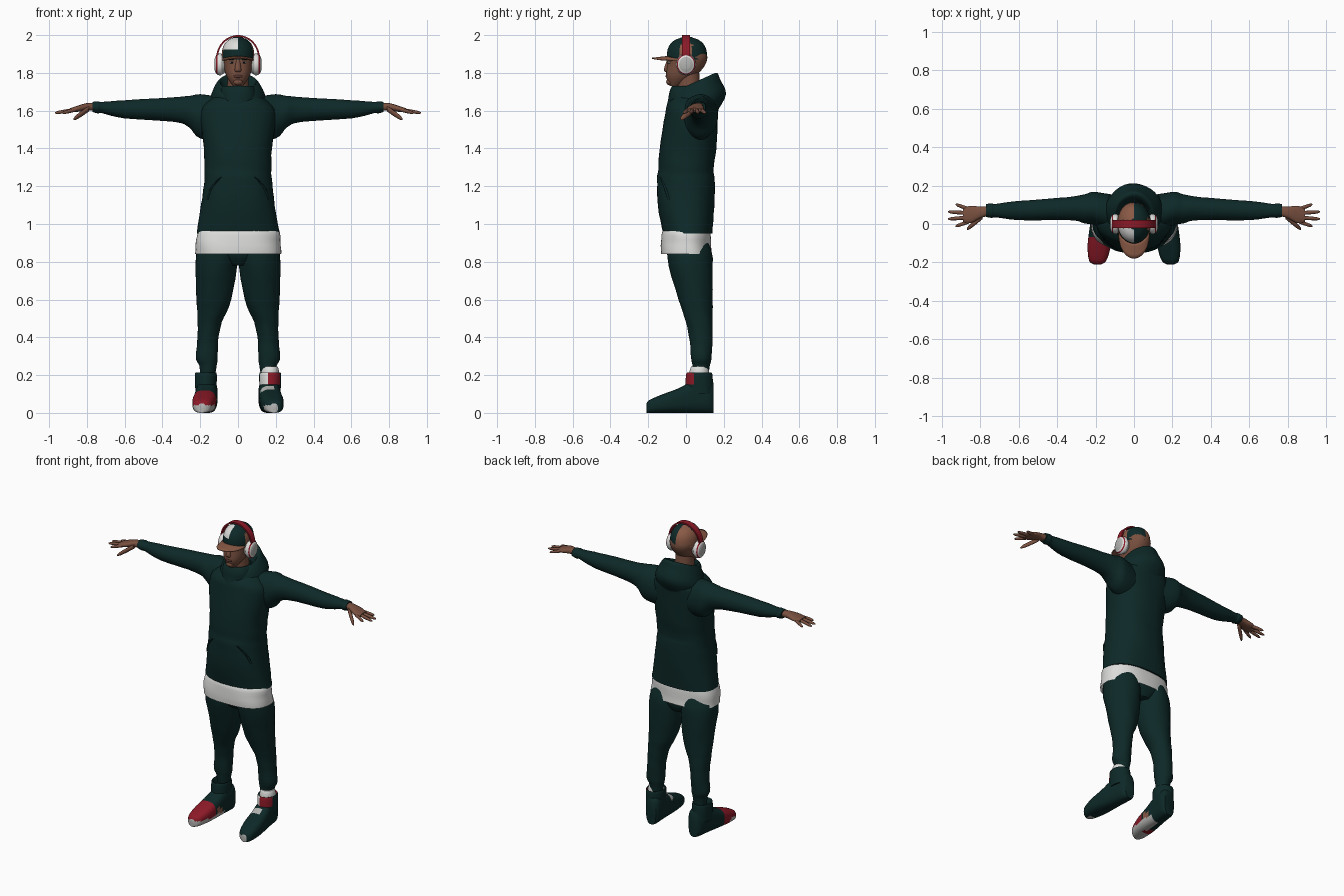
import bpy, bmesh, math
from mathutils import Vector

cube = bpy.data.objects.get("Cube")
if cube:
    bpy.data.objects.remove(cube, do_unlink=True)


def material(name, *rgb):
    mat = bpy.data.materials.new(name)
    mat.use_nodes = True
    mat.diffuse_color = (*rgb, 1)
    mat.node_tree.nodes["Principled BSDF"].inputs["Base Color"].default_value = (*rgb, 1)
    return mat


GREEN = material("dark_green", .004, .022, .021)
SKIN = material("skin", .19, .08, .05)
WHITE = material("white", .72, .72, .71)
GREY = material("pale_grey", .45, .45, .44)
RED = material("red", .26, .01, .02)
TAN = material("tan_brown", .25, .1, .06)
LIP = material("lip_brown", .11, .04, .03)
BLACK = material("near_black", .01, .01, .01)


def finish(bm, name, mats, rule=None):
    """Turn a bmesh into a smooth object, colouring faces by an optional rule."""
    bm.normal_update()
    bmesh.ops.recalc_face_normals(bm, faces=bm.faces)
    if rule:
        for face in bm.faces:
            face.material_index = mats.index(rule(face.calc_center_median(), face.normal))
    mesh = bpy.data.meshes.new(name)
    bm.to_mesh(mesh)
    bm.free()
    for mat in mats:
        mesh.materials.append(mat)
    ob = bpy.data.objects.new(name, mesh)
    bpy.context.collection.objects.link(ob)
    bpy.ops.object.select_all(action='DESELECT')
    bpy.context.view_layer.objects.active = ob
    ob.select_set(True)
    bpy.ops.object.shade_smooth_by_angle(angle=math.radians(50))
    return ob


def bridge(bm, rows, closed):
    """Join neighbouring rows of vertices with quads."""
    for p, q in zip(rows, rows[1:]):
        for k in range(0 if closed else 1, len(p)):
            bm.faces.new((p[k - 1], p[k], q[k], q[k - 1]))


def spline(points, t):
    return [(2 * b + (c - a) * t + (2 * a - 5 * b + 4 * c - d) * t * t
             + (3 * b - a - 3 * c + d) * t ** 3) / 2 for a, b, c, d in zip(*points)]


def loft(name, axis, rings, *mats, side=1, power=2, segments=32, steps=4,
         caps=True, rule=None, fold=0, tilt=0):
    """Skin smooth ovals: (position, radius, radius, second centre, first centre)."""
    rings = [tuple(ring) + (0,) * (5 - len(ring)) for ring in rings]
    ends = [rings[0], *rings, rings[-1]]
    path = [spline(ends[i:i + 4], k / steps) for i in range(len(rings) - 1) for k in range(steps)]
    bm = bmesh.new()
    loops = []
    for t, ra, rb, b, a in path + [rings[-1]]:
        loop = []
        for k in range(segments):
            angle = math.tau * k / segments
            c, d = math.cos(angle), math.sin(angle)
            wave = 1 + fold * math.sin(t * 45 + 3 * angle) * math.cos(t * 23 - 2 * angle)
            u = a + ra * wave * math.copysign(abs(c) ** (2 / power), c)
            v = b + rb * wave * math.copysign(abs(d) ** (2 / power), d)
            lean = tilt * (t - rings[0][0]) * (v - b)
            x, y, z = {'X': (t, u, v), 'Y': (u, t, v), 'Z': (u, v, t + lean)}[axis]
            loop.append(bm.verts.new((side * x, y, z)))
        loops.append(loop)
    bridge(bm, loops, True)
    if caps:
        bm.faces.new(loops[0])
        bm.faces.new(loops[-1])
    return finish(bm, name, mats, rule)


def ball(name, location, size, mat):
    bm = bmesh.new()
    bmesh.ops.create_uvsphere(bm, u_segments=16, v_segments=10, radius=1)
    bmesh.ops.scale(bm, vec=size, verts=bm.verts)
    bmesh.ops.translate(bm, vec=location, verts=bm.verts)
    return finish(bm, name, [mat])


# Hoodie body, hood and collar
loft("hoodie_body", 'Z', [
    (.95, .22, .13, .01), (1.1, .195, .15), (1.24, .178, .152), (1.29, .177, .146), (1.4, .18, .15, .01),
    (1.58, .2, .14, .03), (1.65, .16, .13, .04), (1.71, .06, .06, .04)],
    GREEN, power=2.3, segments=48, fold=.012)
loft("hood", 'Z', [
    (1.6, .16, .13, .04), (1.66, .15, .15, .06), (1.72, .125, .13, .05),
    (1.75, .1, .11, .05), (1.74, .09, .09, .04), (1.68, .07, .07, .03)],
    GREEN, segments=40, fold=.02, tilt=3)
loft("collar_fold", 'Z', [(1.63, .1, .1), (1.68, .1, .093), (1.72, .09, .08), (1.73, .074, .07),
                          (1.69, .06, .06)], GREEN, fold=.03)
loft("shirt_hem", 'Z', [(.98, .2, .12, .01), (.94, .22, .13), (.84, .228, .135)],
     WHITE, power=2.4, segments=56, caps=False, fold=.022)
loft("trouser_seat", 'Z', [(.78, .06, .08, .03), (.84, .18, .11, .02), (.95, .2, .11, .01)], GREEN)

# Neck, head and face
loft("neck", 'Z', [(1.64, .06, .06, .02), (1.8, .055, .06, .01)], SKIN)
loft("head", 'Z', [(1.73, .025, .025, -.06), (1.78, .06, .075, -.03), (1.84, .077, .1),
                   (1.9, .082, .1, .01), (1.98, .035, .045, .01)], SKIN, power=2.15)
loft("nose", 'Z', [(1.87, .01, .01, -.09), (1.82, .018, .02, -.097), (1.806, .016, .014, -.096)],
     SKIN, segments=16)
ball("chin", (0, -.085, 1.752), (.026, .02, .018), SKIN)
ball("mouth", (0, -.097, 1.782), (.026, .012, .01), LIP)


# Cap with coloured panels
def cap_rule(c, normal):
    if c.x < 0 and c.y < -.02 and 1.92 < c.z < 1.985:
        return WHITE
    if (c.x < 0 and c.y > .02) or (abs(c.x) > .068 and abs(c.y) < .035):
        return TAN
    return GREEN


heights = [math.sin(math.pi * i / 12) for i in range(7)]
widths = [max(.05, 1 - h ** 3) ** .5 for h in heights]
loft("cap_crown", 'Z', [(1.87 + .12 * h, .087 * w, .107 * w, .005) for h, w in zip(heights, widths)],
     GREEN, WHITE, TAN, segments=48, rule=cap_rule)

bm = bmesh.new()
rows = []
for r in range(5):
    reach = r / 4
    row = []
    for i in range(21):
        angle = math.radians(85) * (i / 10 - 1)
        c, d = math.cos(angle), math.sin(angle)
        row.append(bm.verts.new((.083 * d, -.01 - .085 * (1 + reach) * c ** .75,
                                 1.89 - .01 * reach - .014 * d * d)))
    rows.append(row)
bridge(bm, rows, False)
brim = finish(bm, "cap_brim", [TAN])
brim.modifiers.new("thickness", 'SOLIDIFY').thickness = .006

# Headphone band
bm = bmesh.new()
rows = []
for i in range(33):
    c, d = math.cos(math.pi * i / 32), math.sin(math.pi * i / 32)
    rows.append([bm.verts.new((r * c, y, 1.88 + (r + .005) * d))
                 for r, y in ((.115, -.02), (.115, .02), (.106, .02), (.106, -.02))])
bridge(bm, rows, True)
finish(bm, "headphone_band", [RED])


# Colour rules for the mismatched shoes and the ear cups
def right_shoe_rule(c, normal):
    inner = c.x > -.17
    if c.z < .04 and (c.y < -.12 or (inner and c.y < .02)):
        return GREY
    if inner and -.06 < c.y < 0 and c.z < .08:
        return TAN
    return RED if c.y < -.07 else GREEN


def left_shoe_rule(c, normal):
    toe_tip = c.y < -.17 and c.z < .04 and c.x < .2
    lace_patch = -.06 < c.y < -.01 and c.z > .11 and c.x < .19
    return GREY if toe_tip or lace_patch else GREEN


def tongue_rule(c, normal):
    if c.x > 0 and normal.y < -.35 and c.z > .14:
        return RED if c.x > .155 else WHITE
    return GREEN


def cup_rule(c, normal):
    if abs(c.x) < .085 or abs(c.x) > .12:
        return GREY
    return RED if .11 < abs(c.x) < .115 else WHITE


for side, label in ((1, "left_"), (-1, "right_")):
    # Sleeve and hand
    loft(label + "sleeve", 'X', [
        (.06, .1, .12, 1.55, .04), (.2, .088, .117, 1.57, .08), (.26, .075, .083, 1.594, .08),
        (.34, .06, .065, 1.606, .08), (.6, .05, .048, 1.607, .07), (.72, .035, .03, 1.617, .07),
        (.74, .038, .032, 1.617, .07), (.77, .034, .027, 1.62, .07)], GREEN, side=side, fold=.02)
    loft(label + "palm", 'X', [
        (.75, .024, .02, 1.62, .07), (.8, .03, .02, 1.62, .06), (.85, .045, .016, 1.61, .05),
        (.89, .036, .01, 1.603, .045)], SKIN, side=side, power=2.4, segments=20)
    digits = {"thumb": (Vector((.79, .04, 1.61)), Vector((.87, -.026, 1.555)), .015)}
    for i, finger in enumerate(("index", "middle", "ring", "little")):
        f = i - 1.5
        digits[finger + "_finger"] = (Vector((.86, .045 + .022 * f, 1.605)),
                                      Vector((.975 - .02 * f * f, .045 + .038 * f, 1.588)), .01)
    for finger, (root, tip, w) in digits.items():
        points = [(root.lerp(tip, f), w * k) for f, k in ((0, 1), (.5, 1), (.85, .8), (1, .3))]
        loft(label + finger, 'X', [(p.x, r, r, p.z, p.y) for p, r in points],
             SKIN, side=side, segments=12)

    # Pocket opening and trouser leg with a gathered ankle
    loft(label + "pocket_edge", 'Z', [(1.13, .007, .007, -.09, .16), (1.19, .007, .007, -.11, .14),
                                      (1.25, .007, .007, -.135, .09)], GREEN, side=side, segments=8)
    loft(label + "trouser_leg", 'Z', [
        (.92, .09, .1, .01, .1), (.82, .112, .12, .02, .113), (.6, .092, .09, .05, .127),
        (.48, .064, .07, .07, .15), (.38, .055, .06, .08, .16), (.29, .058, .054, .08, .165),
        (.25, .046, .046, .08, .16), (.2, .04, .04, .08, .16)], GREEN, side=side, fold=.025)

    # High shoe with a splayed toe
    profile = ((-.21, .02, .05), (-.19, .045, .07), (-.12, .06, .1), (-.04, .06, .13),
               (.04, .055, .17), (.12, .05, .18), (.145, .035, .16))
    loft(label + "shoe", 'Y', [(y, r, h / 2, h / 2, .17 - y / 10) for y, r, h in profile],
         GREEN, RED, GREY, TAN, side=side, power=2.8, steps=6,
         rule=left_shoe_rule if side > 0 else right_shoe_rule)
    loft(label + "shoe_ankle", 'Z', [
        (.1, .055, .075, .07, .17), (.2, .058, .07, .07, .17), (.21, .05, .06, .07, .17),
        (.18, .04, .05, .07, .17)], GREEN, RED, WHITE, side=side, rule=tongue_rule)

    # Headphone cup
    loft(label + "ear_cup", 'X', [(x, r * .9, r, 1.845) for x, r in (
        (.07, .044), (.086, .054), (.092, .058), (.106, .056), (.118, .045), (.125, .025))],
        WHITE, RED, GREY, side=side, rule=cup_rule)

    # Eye and brow
    ball(label + "eye", (side * .032, -.088, 1.855), (.014, .009, .006), GREY)
    ball(label + "pupil", (side * .032, -.094, 1.855), (.005, .005, .005), BLACK)
    ball(label + "eyebrow", (side * .034, -.088, 1.87), (.02, .01, .003), BLACK)

loft("left_sock", 'Z', [(.18, .05, .056, .07, .17), (.225, .046, .05, .07, .17),
                        (.245, .04, .042, .07, .17)], WHITE)
